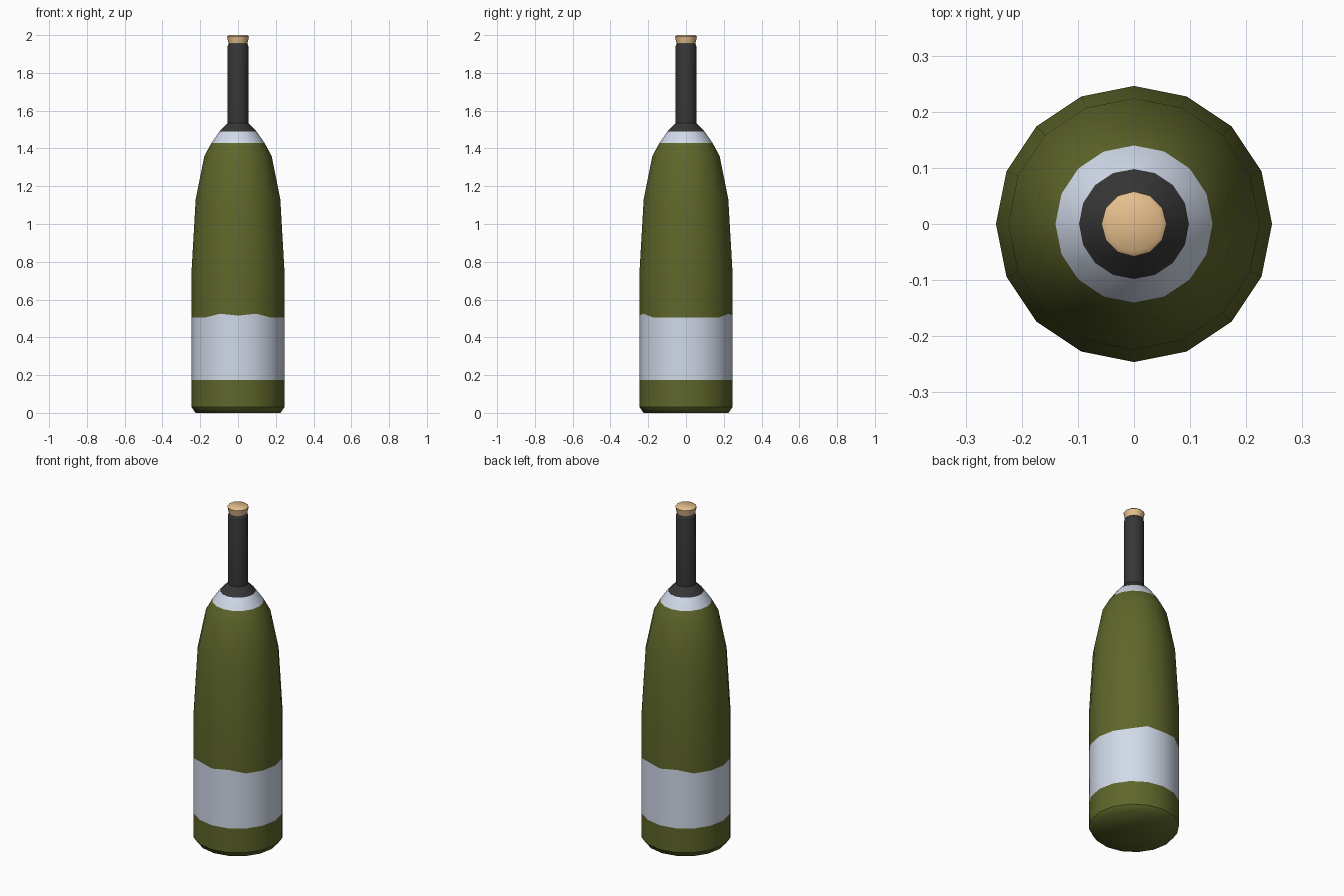
import bpy, bmesh
from math import cos, sin, pi

if "Cube" in bpy.data.objects:
    bpy.data.objects.remove(bpy.data.objects["Cube"])


def material(name, color):
    m = bpy.data.materials.new(name)
    m.diffuse_color = (*color, 1)
    m.use_nodes = True
    m.node_tree.nodes["Principled BSDF"].inputs["Base Color"].default_value = m.diffuse_color
    return m


def lathe(name, rings, sides, mats, bands, sharp=(), lift=None):
    """Revolve (radius, z) rings; bands gives a material index per gap, sharp lists hard rings."""
    bm = bmesh.new()
    loops = []
    for i, (r, z) in enumerate(rings):
        loop = []
        for k in range(sides):
            dz = lift[1][k % len(lift[1])] if lift and lift[0] == i else 0
            a = 2 * pi * k / sides
            loop.append(bm.verts.new((r * cos(a), r * sin(a), z + dz)))
        loops.append(loop)
    for i, (lo, hi) in enumerate(zip(loops, loops[1:])):
        for k in range(sides):
            n = (k + 1) % sides
            f = bm.faces.new((lo[k], lo[n], hi[n], hi[k]))
            f.material_index = bands[i]
    # fan caps at both ends
    for loop, z, mat, flip in ((loops[0], rings[0][1], bands[0], True),
                               (loops[-1], rings[-1][1], bands[-1], False)):
        c = bm.verts.new((0, 0, z))
        for k in range(sides):
            a, b = loop[k], loop[(k + 1) % sides]
            f = bm.faces.new((b, a, c) if flip else (a, b, c))
            f.material_index = mat
    for f in bm.faces:
        f.smooth = True
    for i in sharp:
        for k in range(sides):
            bm.edges.get((loops[i][k], loops[i][(k + 1) % sides])).smooth = False
    me = bpy.data.meshes.new(name)
    bm.to_mesh(me)
    bm.free()
    for m in mats:
        me.materials.append(m)
    ob = bpy.data.objects.new(name, me)
    bpy.context.collection.objects.link(ob)
    return ob


glass = material("green_glass", (0.113, 0.133, 0.023))
paper = material("label_paper", (0.64, 0.70, 0.82))
foil = material("dark_foil", (0.037, 0.037, 0.037))
wood = material("cork_wood", (0.79, 0.515, 0.263))

# bottle: glass body, front label, shoulder label and foil-wrapped neck
rings = [(0.225, 0), (0.246, 0.03), (0.246, 0.175), (0.246, 0.505), (0.246, 0.75),
         (0.224, 1.13), (0.178, 1.36), (0.14, 1.43), (0.098, 1.49),
         (0.055, 1.535), (0.055, 1.94), (0.05, 1.955)]
# label top edge waves up at the front and back
wave = [0, 0, 0, 0.02, 0.01, 0.02, 0, 0]
lathe("bottle", rings, 16, [glass, paper, foil],
      [0, 0, 1, 0, 0, 0, 0, 1, 2, 2, 2], sharp=(1, 9), lift=(3, wave))

# cork flaring out of the neck, with a crisp rim
lathe("cork", [(0.048, 1.94), (0.05, 1.955), (0.058, 1.993), (0.05, 2.0)], 12,
      [wood], [0, 0, 0], sharp=(2,))
